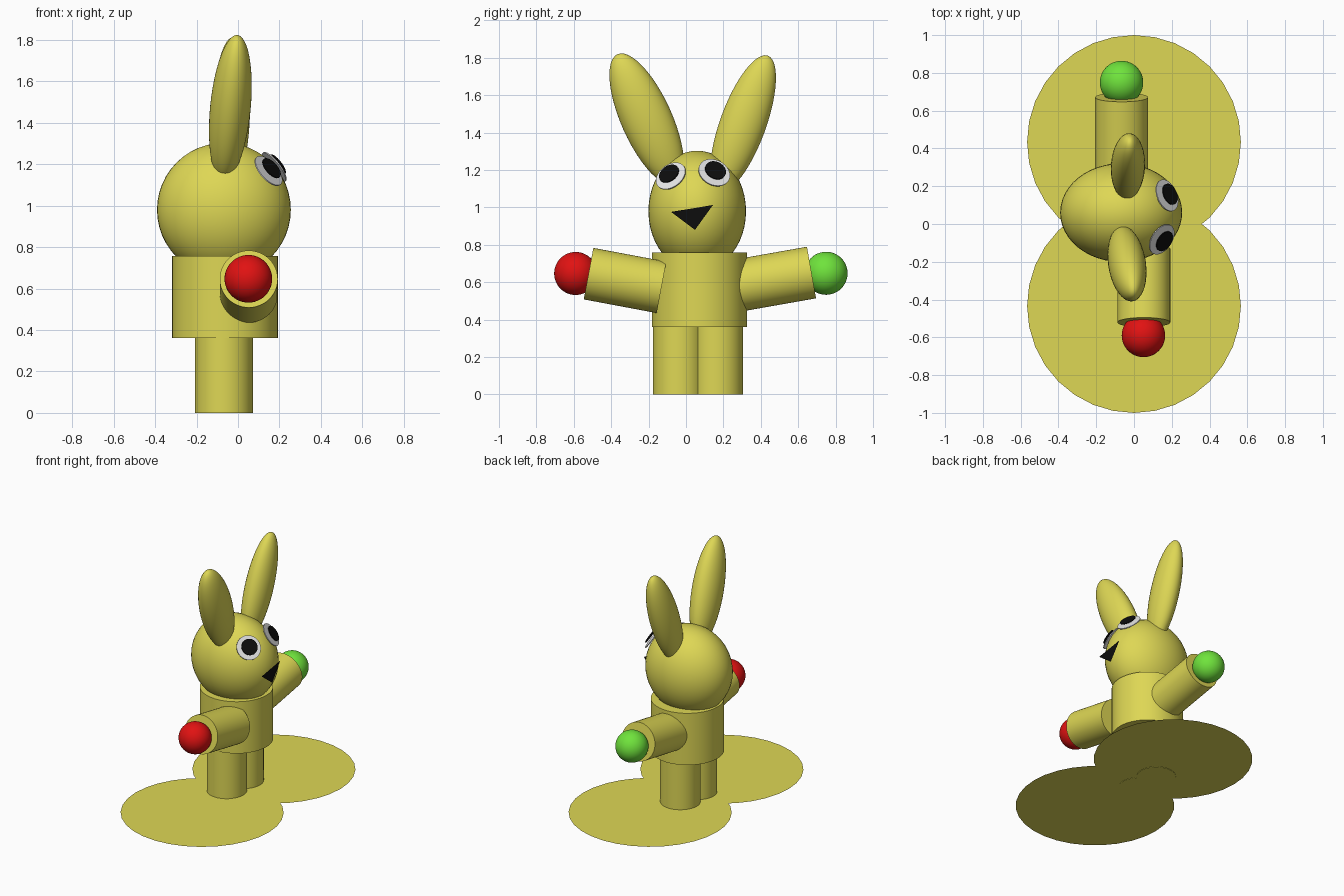
import bpy, math
from mathutils import Vector, Matrix

if "Cube" in bpy.data.objects:
    bpy.data.objects.remove(bpy.data.objects["Cube"])


def material(name, rgb):
    m = bpy.data.materials.new(name)
    m.diffuse_color = (*rgb, 1)
    m.use_nodes = True
    m.node_tree.nodes["Principled BSDF"].inputs["Base Color"].default_value = m.diffuse_color
    return m


YELLOW = material("yellow", (0.73, 0.68, 0.09))
RED = material("red", (0.75, 0.006, 0.006))
GREEN = material("green", (0.16, 0.77, 0.045))
WHITE = material("white", (0.8, 0.8, 0.8))
BLACK = material("black", (0.004, 0.004, 0.004))


def finish(name, mat, smooth=True):
    ob = bpy.context.object
    ob.name = name
    ob.data.materials.append(mat)
    if smooth:
        bpy.ops.object.shade_smooth_by_angle(angle=math.radians(40))
    return ob


def cylinder(name, mat, a, b, r):
    a, b = Vector(a), Vector(b)
    bpy.ops.mesh.primitive_cylinder_add(
        vertices=48, radius=r, depth=(b - a).length, location=(a + b) / 2,
        rotation=(b - a).to_track_quat('Z', 'Y').to_euler())
    return finish(name, mat)


def ellipsoid(name, mat, loc, radii, tilt_x=0, tilt_y=0):
    bpy.ops.mesh.primitive_uv_sphere_add(segments=48, ring_count=24, radius=1)
    ob = finish(name, mat)
    ob.matrix_world = (Matrix.Translation(loc)
                       @ Matrix.Rotation(math.radians(tilt_y), 4, 'Y')
                       @ Matrix.Rotation(math.radians(tilt_x), 4, 'X')
                       @ Matrix.Diagonal((*radii, 1)))
    return ob


# Flat ground discs under the feet
for side, y, z in (("left", -0.434, 0.002), ("right", 0.434, 0.003)):
    bpy.ops.mesh.primitive_circle_add(vertices=32, radius=0.566,
                                      fill_type='NGON', location=(0, y, z))
    finish(side + "_ground_disc", YELLOW, False)

# Legs, torso and head
for side, y in (("left", -0.037), ("right", 0.165)):
    cylinder(side + "_leg", YELLOW, (-0.068, y, 0), (-0.068, y, 0.4), 0.14)
cylinder("torso", YELLOW, (-0.063, 0.072, 0.362), (-0.063, 0.072, 0.758), 0.255)
ellipsoid("head", YELLOW, (-0.068, 0.06, 0.98), (0.323, 0.261, 0.323))

# Ears
ellipsoid("left_ear", YELLOW, (-0.037, -0.21, 1.47), (0.098, 0.136, 0.384), 24, 5.5)
ellipsoid("right_ear", YELLOW, (-0.032, 0.305, 1.447), (0.09, 0.123, 0.388), -20, 1.5)

# Arms and ball hands
cylinder("left_arm", YELLOW, (0.052, -0.131, 0.573), (0.052, -0.521, 0.646), 0.14)
cylinder("right_arm", YELLOW, (-0.066, 0.28, 0.583), (-0.066, 0.671, 0.652), 0.14)
ellipsoid("left_hand", RED, (0.05, -0.59, 0.647), (0.115,) * 3)
ellipsoid("right_hand", GREEN, (-0.066, 0.749, 0.648), (0.115,) * 3)

# Eyes: thin white plates with pupil plates floating in front
for side, c, n in (("left", (0.145, -0.08, 1.166), (0.67, -0.45, 0.59)),
                   ("right", (0.172, 0.15, 1.184), (0.75, 0.31, 0.58))):
    c, n = Vector(c), Vector(n).normalized()
    cylinder(side + "_eye_white", WHITE, c, c + n * 0.006, 0.088)
    p = c + n * 0.022
    cylinder(side + "_pupil", BLACK, p, p + n * 0.006, 0.058)

# Triangular mouth
mesh = bpy.data.meshes.new("mouth")
mesh.from_pydata([(0.257, -0.08, 0.976), (0.257, 0.048, 0.88), (0.257, 0.144, 1.013)],
                 [], [(0, 1, 2)])
mesh.materials.append(BLACK)
bpy.context.collection.objects.link(bpy.data.objects.new("mouth", mesh))
